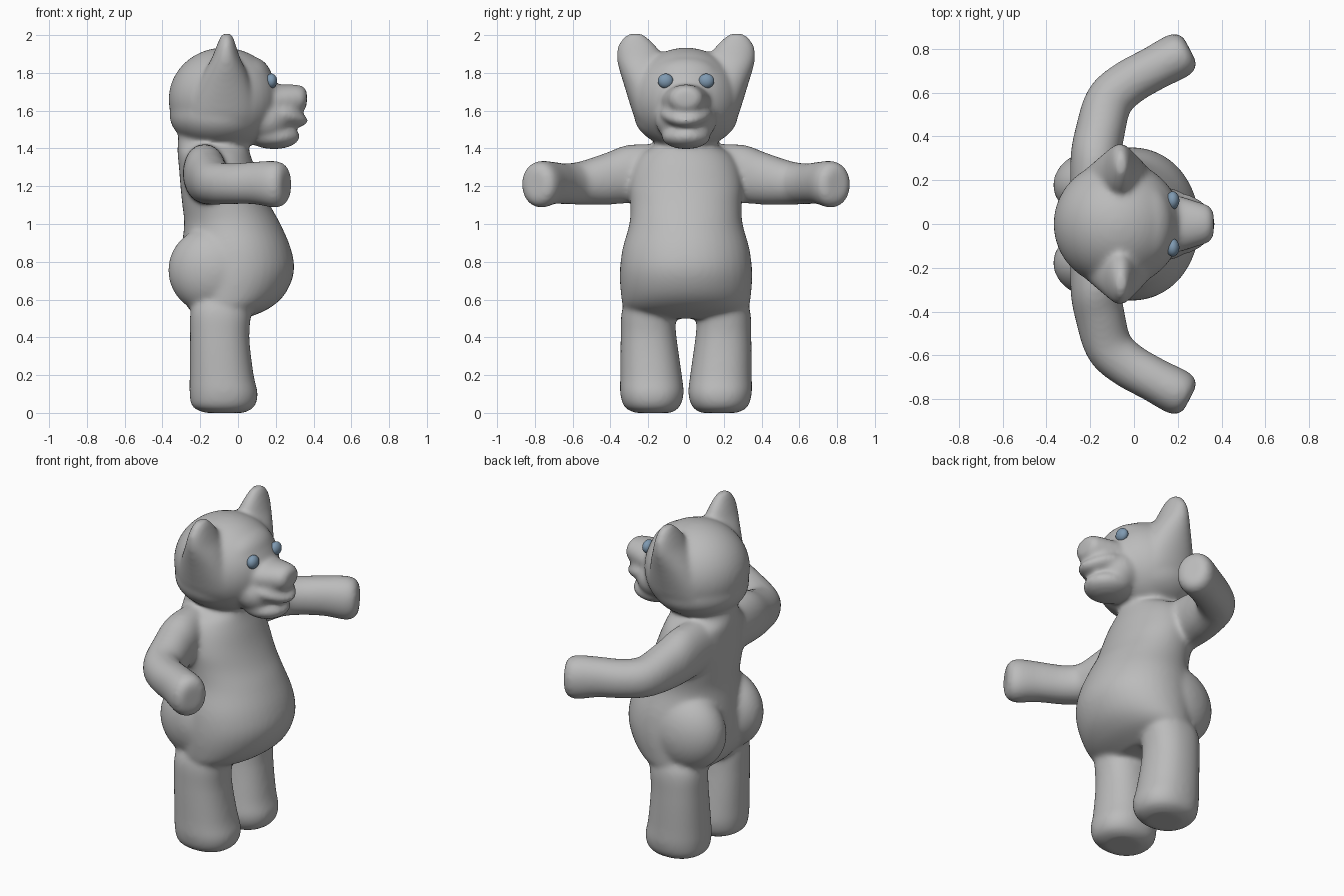
import bpy, bmesh, math
from mathutils import Vector, Matrix

if "Cube" in bpy.data.objects:
    bpy.data.objects.remove(bpy.data.objects["Cube"])


def material(name, rgb):
    m = bpy.data.materials.new(name)
    m.diffuse_color = (*rgb, 1)
    m.use_nodes = True
    m.node_tree.nodes["Principled BSDF"].inputs["Base Color"].default_value = m.diffuse_color
    return m


fur = material("grey fur", (0.5, 0.5, 0.5))
eye_blue = material("blue eye", (0.21, 0.32, 0.44))
bm = bmesh.new()


def ellipsoid(b, c, r):
    mat = Matrix.Translation(c) @ Matrix.Diagonal((*r, 1))
    bmesh.ops.create_uvsphere(b, u_segments=40, v_segments=24, radius=1, matrix=mat)


def ring(c, u, v, n=2.0, count=40):
    """Superellipse around c spanned by u and v."""
    pts = []
    for i in range(count):
        a = 2 * math.pi * i / count
        s, t = math.cos(a), math.sin(a)
        pts.append(Vector(c) + Vector(u) * math.copysign(abs(s) ** (2 / n), s)
                   + Vector(v) * math.copysign(abs(t) ** (2 / n), t))
    return pts


def smooth_rows(rows, steps=4):
    """Catmull-Rom interpolation of section tables."""
    out = []
    for i in range(len(rows) - 1):
        p = [Vector(rows[max(0, min(len(rows) - 1, i + k))]) for k in (-1, 0, 1, 2)]
        for j in range(steps):
            t = j / steps
            out.append(0.5 * (2 * p[1] + (p[2] - p[0]) * t
                              + (2 * p[0] - 5 * p[1] + 4 * p[2] - p[3]) * t * t
                              + (3 * p[1] - p[0] - 3 * p[2] + p[3]) * t ** 3))
    return out + [Vector(rows[-1])]


def loft(b, rings):
    rows = [[b.verts.new(p) for p in r] for r in rings]
    n = len(rows[0])
    for p, q in zip(rows, rows[1:]):
        for i in range(n):
            b.faces.new((p[i], p[(i + 1) % n], q[(i + 1) % n], q[i]))
    b.faces.new(rows[0][::-1])
    b.faces.new(rows[-1])


# Torso and neck: z, back x, front x, half width
torso = [(.50, -.2, .04, .24), (.55, -.26, .16, .325), (.63, -.30, .25, .345),
         (.75, -.31, .297, .35), (.87, -.30, .28, .336), (1.0, -.285, .225, .30),
         (1.1, -.295, .17, .295), (1.2, -.305, .125, .30), (1.3, -.313, .09, .28),
         (1.37, -.32, .065, .24), (1.42, -.32, .055, .17), (1.52, -.31, .05, .13)]
loft(bm, [ring(((a + f) / 2, 0, z), ((f - a) / 2, 0, 0), (0, w, 0), 2.05)
          for z, a, f, w in smooth_rows(torso)])

# Head, lower cheeks, brow and muzzle base
ellipsoid(bm, (-.075, 0, 1.66), (.293, .288, .274))
ellipsoid(bm, (-.095, 0, 1.575), (.268, .275, .175))
ellipsoid(bm, (.055, 0, 1.77), (.125, .19, .12))
ellipsoid(bm, (.15, 0, 1.555), (.14, .165, .13))
# Lower jaw
ellipsoid(bm, (.19, 0, 1.463), (.138, .13, .067))
# Snout
ellipsoid(bm, (.21, 0, 1.615), (.138, .118, .105))
snout = [(.08, 1.62, .16, .125), (.2, 1.65, .13, .09), (.3, 1.66, .1, .079),
         (.345, 1.663, .083, .066), (.365, 1.665, .05, .04)]
loft(bm, [ring((x, 0, z), (0, w, 0), (0, 0, h), 2) for x, z, w, h in smooth_rows(snout)])
# Smiling upper lip
lip = []
for i in range(-8, 9):
    t = i / 8
    k = .5 + .5 * math.sqrt(1 - t * t)
    lip.append(ring((.297 - .08 * t * t, .135 * t, 1.548 + .035 * t * t), (.076 * k, 0, 0), (0, 0, .038 * k)))
loft(bm, lip)

# Section tables: ear and leg by height, arm along its path
ear = [(1.50, -.08, .15, .08, .235), (1.57, -.08, .17, .10, .275), (1.65, -.075, .165, .1, .302),
       (1.75, -.07, .135, .1, .333), (1.82, -.066, .105, .1, .355), (1.88, -.064, .075, .12, .368),
       (1.94, -.062, .053, .155, .362), (1.985, -.06, .036, .20, .335), (2.01, -.06, .022, .235, .30)]
arm = [(-.18, .10, 1.27, .11, .152), (-.175, .30, 1.265, .115, .155),
       (-.155, .42, 1.24, .113, .138), (-.115, .56, 1.217, .109, .114),
       (-.03, .642, 1.213, .104, .108), (.09, .710, 1.217, .101, .113),
       (.195, .766, 1.21, .105, .124), (.238, .789, 1.21, .09, .107),
       (.255, .798, 1.21, .06, .07)]
leg = [(.0, -.17, .03, .08, .27), (.03, -.24, .085, .035, .325), (.1, -.256, .105, .012, .348),
       (.2, -.256, .083, .022, .348), (.4, -.254, .06, .05, .346),
       (.55, -.25, .07, .065, .338), (.65, -.2, .05, .1, .28)]

for s in (1, -1):
    # Ears flaring out of the head
    loft(bm, [ring((x, s * (i + o) / 2, z), (r, 0, 0), (0, (o - i) / 2, 0))
              for z, x, r, i, o in smooth_rows(ear)])
    # Buttocks
    ellipsoid(bm, (-.125, s * .178, .755), (.245, .172, .235))
    # Arms swept forward
    path, rows = smooth_rows(arm), []
    for i, (x, y, z, rh, rv) in enumerate(path):
        p, q = path[max(i - 1, 0)], path[min(i + 1, len(path) - 1)]
        d = Vector((q[0] - p[0], s * (q[1] - p[1]), 0)).normalized()
        rows.append(ring((x, s * y, z), Vector((-d.y, d.x, 0)) * rh, (0, 0, rv), 2.1))
    loft(bm, rows)
    # Legs
    loft(bm, [ring(((a + f) / 2, s * (i + o) / 2, z), ((f - a) / 2, 0, 0),
                   (0, (o - i) / 2, 0), 2.25) for z, a, f, i, o in smooth_rows(leg)])

bmesh.ops.recalc_face_normals(bm, faces=bm.faces)


def finish(b, name, mat):
    me = bpy.data.meshes.new(name)
    b.to_mesh(me)
    b.free()
    me.materials.append(mat)
    for p in me.polygons:
        p.use_smooth = True
    ob = bpy.data.objects.new(name, me)
    bpy.context.collection.objects.link(ob)
    return ob


# Merge the parts into one soft skin
body = finish(bm, "bear_body", fur)
remesh = body.modifiers.new("merge", 'REMESH')
remesh.mode = 'VOXEL'
remesh.voxel_size = 0.012
remesh.use_smooth_shade = True
soften = body.modifiers.new("soften", 'SMOOTH')
soften.factor = 0.5
soften.iterations = 18

# Eyes
for s, side in ((1, "left"), (-1, "right")):
    b = bmesh.new()
    ellipsoid(b, (.177, s * .108, 1.757), (.03, .041, .039))
    finish(b, side + "_eye", eye_blue)
